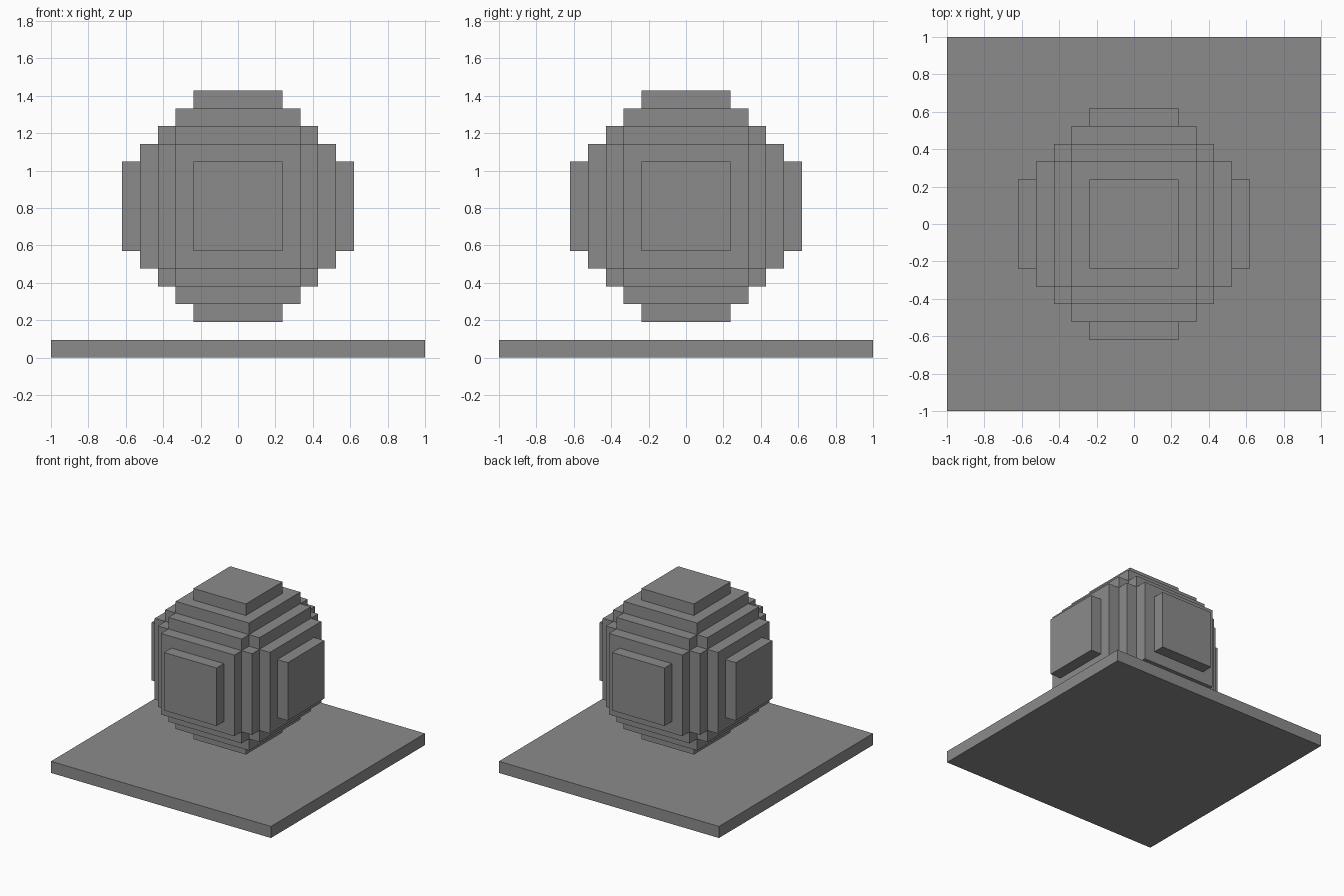
import bpy
import bmesh
from itertools import product
from mathutils import Vector

cube = bpy.data.objects.get("Cube")
if cube:
    bpy.data.objects.remove(cube, do_unlink=True)

U = 2 / 21  # one block

grey = bpy.data.materials.new("stone grey")
grey.use_nodes = True
grey.diffuse_color = (0.26, 0.26, 0.26, 1)
grey.node_tree.nodes["Principled BSDF"].inputs["Base Color"].default_value = (0.26, 0.26, 0.26, 1)


def add_block_shape(name, cells, centre):
    """Outer skin of a set of unit blocks, with flat areas merged."""
    bm = bmesh.new()
    for cell in cells:
        for axis, sign in product(range(3), (-1, 1)):
            n = Vector((0, 0, 0))
            n[axis] = sign
            if tuple(int(c + d) for c, d in zip(cell, n)) in cells:
                continue
            a = Vector((0, 0, 0))
            a[(axis + 1) % 3] = 0.5
            b = n.cross(a)
            mid = Vector(cell) + n / 2
            corners = (mid - a - b, mid + a - b, mid + a + b, mid - a + b)
            bm.faces.new([bm.verts.new(p * U + centre) for p in corners])
    bmesh.ops.remove_doubles(bm, verts=bm.verts, dist=U / 100)
    bmesh.ops.dissolve_limit(bm, angle_limit=0.01, verts=bm.verts, edges=bm.edges)
    bmesh.ops.recalc_face_normals(bm, faces=bm.faces)
    mesh = bpy.data.meshes.new(name)
    bm.to_mesh(mesh)
    bm.free()
    mesh.materials.append(grey)
    obj = bpy.data.objects.new(name, mesh)
    bpy.context.collection.objects.link(obj)
    return obj


# Stepped ball: union of three nested box sizes along every axis
boxes = ((2, 2, 6), (3, 3, 5), (3, 4, 4))
ball_cells = set()
for cell in product(range(-6, 7), repeat=3):
    size = sorted(abs(c) for c in cell)
    if any(all(s <= m for s, m in zip(size, box)) for box in boxes):
        ball_cells.add(cell)
add_block_shape("stepped_ball", ball_cells, Vector((0, 0, 8.5 * U)))

# Flat square base
bpy.ops.mesh.primitive_cube_add(size=1, location=(0, 0, U / 2))
base = bpy.context.object
base.name = "base_plate"
base.scale = (2, 2, U)
base.data.materials.append(grey)
